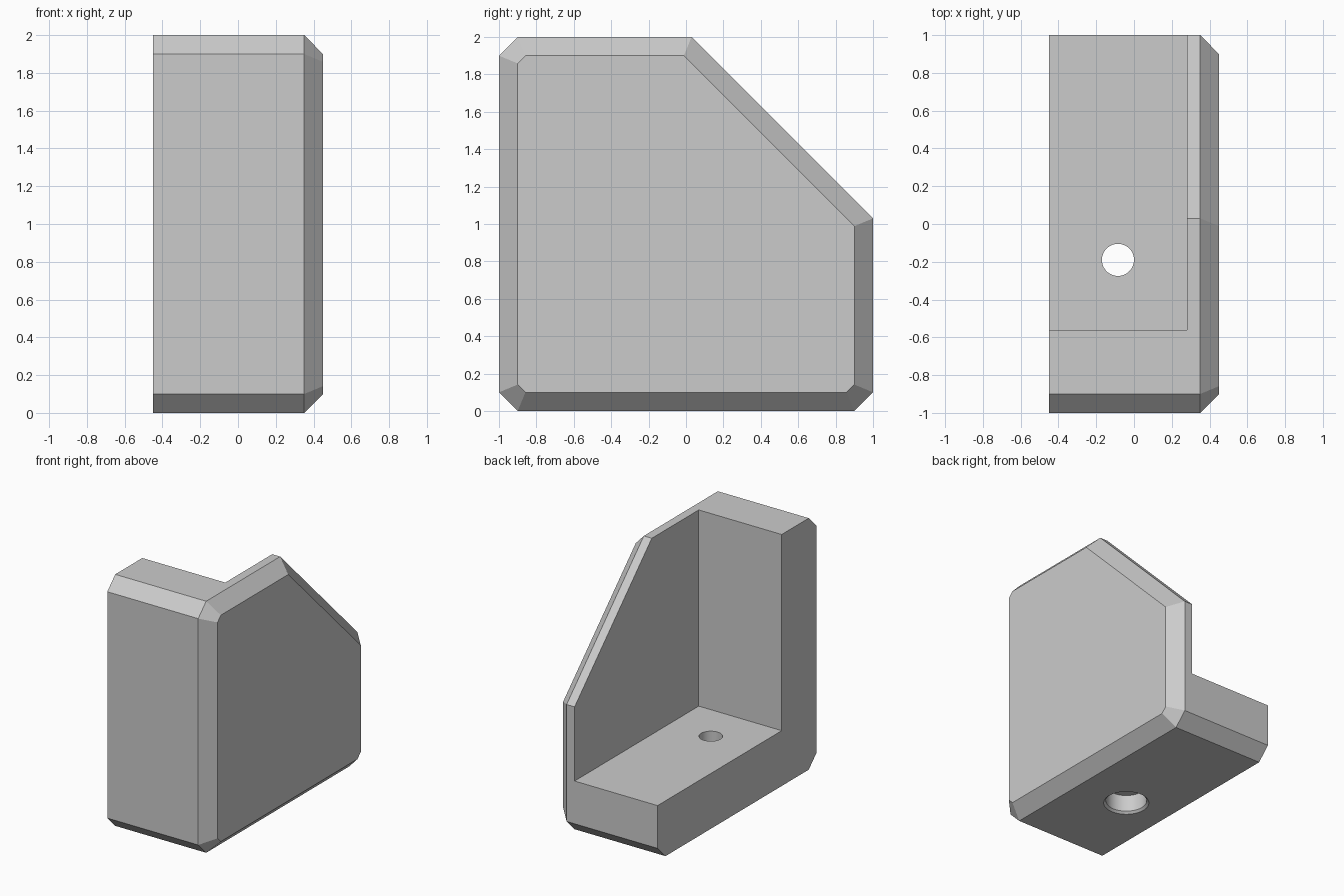
import bpy
import bmesh
import math
from mathutils import Matrix, Vector

cube = bpy.data.objects.get("Cube")
if cube:
    bpy.data.objects.remove(cube, do_unlink=True)

HALF_WIDTH, CHAMFER = 0.45, 0.1
WALL_Y, WALL_X, FLOOR_Z = -0.56, 0.28, 0.44

grey = bpy.data.materials.new("light grey")
grey.use_nodes = True
colour = (0.6, 0.6, 0.6, 1)
grey.diffuse_color = colour
grey.node_tree.nodes["Principled BSDF"].inputs["Base Color"].default_value = colour


def make_object(name, bm):
    bmesh.ops.recalc_face_normals(bm, faces=bm.faces)
    mesh = bpy.data.meshes.new(name)
    bm.to_mesh(mesh)
    bm.free()
    mesh.materials.append(grey)
    obj = bpy.data.objects.new(name, mesh)
    bpy.context.collection.objects.link(obj)
    return obj


def cut(target, cutter):
    """Subtract the cutter, then remove it."""
    cutter.hide_render = True
    mod = target.modifiers.new("cut", 'BOOLEAN')
    mod.operation, mod.solver, mod.object = 'DIFFERENCE', 'EXACT', cutter
    bpy.context.view_layer.objects.active = target
    bpy.ops.object.modifier_apply(modifier=mod.name)
    bpy.data.objects.remove(cutter, do_unlink=True)


# Bracket body: side outline (y, z) extruded across x, chamfered on the left
outline = [(-0.9, 0), (0.9, 0), (1, 0.1), (1, 1.03), (0.03, 2),
           (-0.9, 2), (-1, 1.9), (-1, 0.1)]
bm = bmesh.new()
base = bm.faces.new([bm.verts.new((-HALF_WIDTH, y, z)) for y, z in outline])
ext = bmesh.ops.extrude_face_region(bm, geom=[base], use_keep_orig=True)["geom"]
bmesh.ops.translate(bm, vec=(2 * HALF_WIDTH - CHAMFER, 0, 0),
                    verts=[v for v in ext if isinstance(v, bmesh.types.BMVert)])
bmesh.ops.recalc_face_normals(bm, faces=bm.faces)
cap = max(bm.faces, key=lambda f: f.calc_center_median().x)
bmesh.ops.inset_individual(bm, faces=[cap], thickness=CHAMFER, use_even_offset=True)
for v in cap.verts:
    v.co.x = HALF_WIDTH
bracket = make_object("corner_bracket", bm)

# Open pocket behind the front wall and above the floor
low, high = Vector((-1, WALL_Y, FLOOR_Z)), Vector((WALL_X, 1.5, 2.5))
bm = bmesh.new()
bmesh.ops.create_cube(bm, size=1, matrix=Matrix.Translation((low + high) / 2)
                      @ Matrix.Diagonal((*(high - low), 1)))
cut(bracket, make_object("pocket_cutter", bm))

# Screw hole with a wider recess and softened rim underneath: (radius, z)
hole = [(0, -0.02), (0.187, -0.02), (0.15, 0.017), (0.15, 0.15),
        (0.085, 0.15), (0.085, 0.6), (0, 0.6)]
bm = bmesh.new()
verts = [bm.verts.new((r, 0, z)) for r, z in hole]
edges = [bm.edges.new(pair) for pair in zip(verts, verts[1:])]
bmesh.ops.spin(bm, geom=verts + edges, cent=(0, 0, 0), axis=(0, 0, 1),
               angle=math.tau, steps=48)
bmesh.ops.remove_doubles(bm, verts=bm.verts, dist=0.0005)
bmesh.ops.translate(bm, vec=((WALL_X - HALF_WIDTH) / 2, -0.19, 0), verts=bm.verts)
cut(bracket, make_object("hole_cutter", bm))

# Smooth hole walls, sharp edges everywhere else
bpy.ops.object.select_all(action='DESELECT')
bracket.select_set(True)
bpy.context.view_layer.objects.active = bracket
bpy.ops.object.shade_smooth_by_angle(angle=math.radians(25))
